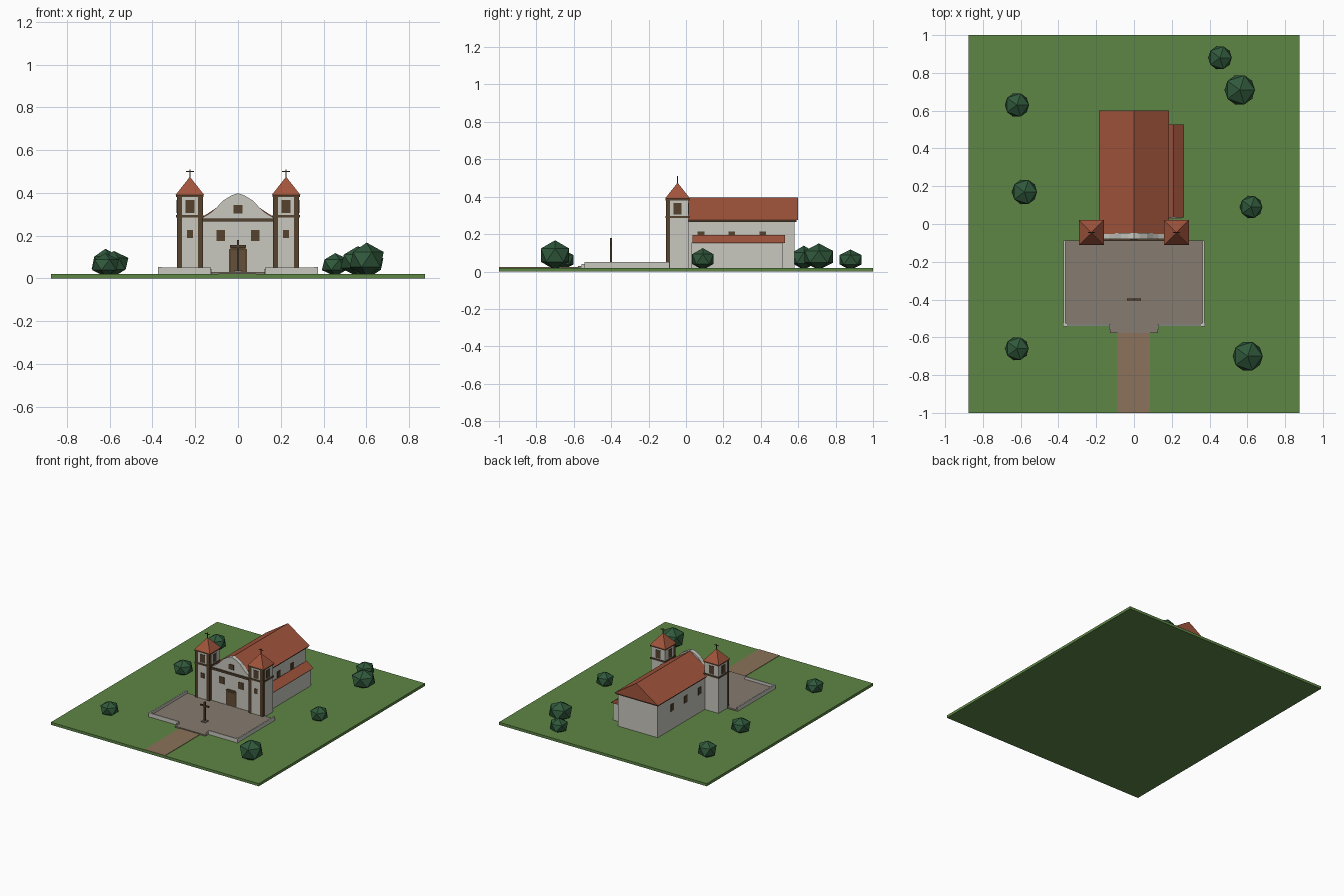
import bpy
import bmesh
from mathutils import Matrix

cube = bpy.data.objects.get("Cube")
if cube:
    bpy.data.objects.remove(cube, do_unlink=True)


def material(name, r, g, b):
    m = bpy.data.materials.new(name)
    m.use_nodes = True
    m.diffuse_color = (r, g, b, 1)
    m.node_tree.nodes["Principled BSDF"].inputs["Base Color"].default_value = (r, g, b, 1)
    return m


GRASS = material("grass green", 0.11, 0.24, 0.06)
PATH = material("dirt path", 0.26, 0.17, 0.10)
PAVING = material("plaza paving", 0.24, 0.20, 0.16)
PLASTER = material("pale plaster", 0.58, 0.57, 0.52)
ROOF = material("clay tile", 0.36, 0.09, 0.045)
WOOD = material("dark wood", 0.09, 0.055, 0.028)
DOOR = material("door wood", 0.13, 0.08, 0.04)
LEAF = material("tree green", 0.03, 0.10, 0.045)


def finish(bm, name, mat):
    bmesh.ops.recalc_face_normals(bm, faces=bm.faces)
    mesh = bpy.data.meshes.new(name)
    bm.to_mesh(mesh)
    bm.free()
    mesh.materials.append(mat)
    obj = bpy.data.objects.new(name, mesh)
    bpy.context.collection.objects.link(obj)
    return obj


def box(name, mat, x0, x1, y0, y1, z0, z1):
    bm = bmesh.new()
    centre = ((x0 + x1) / 2, (y0 + y1) / 2, (z0 + z1) / 2)
    size = (abs(x1 - x0), abs(y1 - y0), abs(z1 - z0))
    bmesh.ops.create_cube(bm, size=1, matrix=Matrix.LocRotScale(centre, None, size))
    return finish(bm, name, mat)


def extrude_y(name, mat, outline, y0, y1):
    """Extrude an x-z outline along y."""
    bm = bmesh.new()
    face = bm.faces.new([bm.verts.new((x, y0, z)) for x, z in outline])
    moved = bmesh.ops.extrude_face_region(bm, geom=[face])["geom"]
    verts = [v for v in moved if isinstance(v, bmesh.types.BMVert)]
    bmesh.ops.translate(bm, verts=verts, vec=(0, y1 - y0, 0))
    return finish(bm, name, mat)


def gable_roof(name, x, half, y0, y1, eave, ridge):
    extrude_y(name, ROOF, [(x - half, eave), (x + half, eave), (x, ridge)], y0, y1)


def pyramid(name, x, y, half, z0, z1):
    bm = bmesh.new()
    base = [bm.verts.new((x + i * half, y + j * half, z0))
            for i, j in ((-1, -1), (1, -1), (1, 1), (-1, 1))]
    top = bm.verts.new((x, y, z1))
    bm.faces.new(base)
    for a, b in zip(base, base[1:] + base[:1]):
        bm.faces.new((a, b, top))
    finish(bm, name, ROOF)


def cross(name, x, y, z0, z1, arm_z, arm, t):
    box(name + "_post", WOOD, x - t, x + t, y - t, y + t, z0, z1)
    box(name + "_arm", WOOD, x - arm, x + arm, y - t, y + t, arm_z - t, arm_z + t)


# Ground, path and plaza
G = 0.02
box("ground", GRASS, -0.875, 0.875, -1, 1, 0, G)
box("path", PATH, -0.088, 0.085, -1, -0.57, G, G + 0.003)
box("plaza_floor", PAVING, -0.37, 0.37, -0.535, -0.088, G, 0.03)
box("plaza_step", PAVING, -0.127, 0.127, -0.578, -0.53, G, 0.03)
for s, side in ((-1, "right"), (1, "left")):
    box(side + "_plaza_wall", PLASTER, s * 0.363, s * 0.373, -0.54, -0.088, G, 0.05)
    box(side + "_plaza_front_wall", PLASTER, s * 0.127, s * 0.373, -0.54, -0.53, G, 0.05)
    box(side + "_step_wall", PLASTER, s * 0.122, s * 0.13, -0.56, -0.53, G, 0.04)
    box(side + "_plaza_post", PLASTER, s * 0.355, s * 0.375, -0.542, -0.525, G, 0.052)
cross("plaza_cross", 0, -0.4, 0.03, 0.18, 0.15, 0.037, 0.005)
box("plaza_cross_base", PAVING, -0.018, 0.018, -0.418, -0.382, 0.03, 0.037)

# Nave with gabled roof
box("nave_walls", PLASTER, -0.168, 0.168, -0.05, 0.58, G, 0.268)
box("nave_eave", WOOD, -0.178, 0.178, -0.05, 0.592, 0.265, 0.275)
gable_roof("nave_roof", 0, 0.185, -0.052, 0.6, 0.275, 0.396)
for s in (-1, 1):
    for y in (0.08, 0.245, 0.41):
        box("nave_window", WOOD, s * 0.167, s * 0.172, y - 0.018, y + 0.018, 0.16, 0.213)

# Side aisle
box("aisle_walls", PLASTER, 0.16, 0.252, 0.03, 0.518, G, 0.155)
gable_roof("aisle_roof", 0.21, 0.056, 0.035, 0.528, 0.152, 0.195)

# Facade with shaped gable
curve = [(0.168, 0.283), (0.13, 0.305), (0.1, 0.331), (0.07, 0.364), (0.03, 0.388)]
outline = [(0.168, G), *curve, (0, 0.398)]
outline += [(-x, z) for x, z in reversed(curve)] + [(-0.168, G)]
extrude_y("facade", PLASTER, outline, -0.079, -0.048)
box("facade_cornice", WOOD, -0.168, 0.168, -0.09, -0.07, 0.265, 0.28)


def facade_plate(name, mat, x, half, z0, z1, depth=0.005):
    box(name, mat, x - half, x + half, -0.078 - depth, -0.076, z0, z1)


facade_plate("gable_window", WOOD, 0, 0.02, 0.303, 0.342)
for x in (-0.08, 0.08):
    facade_plate("facade_window", WOOD, x, 0.02, 0.175, 0.226)
facade_plate("door_frame", WOOD, 0, 0.043, 0.03, 0.138, 0.004)
facade_plate("door_lintel", WOOD, 0, 0.034, 0.135, 0.148, 0.009)
for s in (-1, 1):
    facade_plate("door_leaf", DOOR, s * 0.017, 0.016, 0.03, 0.13, 0.007)

# Bell towers
TY, TH = -0.045, 0.059
for tx, side in ((-0.225, "right"), (0.225, "left")):
    name = side + "_tower"
    box(name + "_body", PLASTER, tx - TH, tx + TH, TY - TH, TY + TH, G, 0.388)
    for s in (-1, 1):
        box(name + "_pilaster", WOOD, tx + s * 0.037, tx + s * 0.061,
            TY - 0.063, TY - 0.04, G, 0.388)
        # Openings on opposite faces
        out, inn = s * (TH + 0.003), s * (TH - 0.003)
        box(name + "_bell_opening_x", WOOD, tx + inn, tx + out,
            TY - 0.021, TY + 0.021, 0.305, 0.366)
        box(name + "_bell_opening_y", WOOD, tx - 0.021, tx + 0.021,
            TY + inn, TY + out, 0.305, 0.366)
    box(name + "_window", WOOD, tx - 0.014, tx + 0.014, TY - TH - 0.003, TY - TH, 0.188, 0.226)
    for z in (0.285, 0.38):
        box(name + "_cornice", WOOD, tx - 0.064, tx + 0.064, TY - 0.064, TY + 0.064, z, z + 0.012)
    pyramid(name + "_roof", tx, TY, 0.067, 0.39, 0.475)
    cross(name + "_cross", tx, TY, 0.46, 0.51, 0.5, 0.018, 0.002)

# Faceted trees: x, y, radius, top height
trees = [(0.455, 0.88, 0.07, 0.118), (0.56, 0.71, 0.09, 0.15), (-0.62, 0.63, 0.072, 0.138),
         (-0.58, 0.17, 0.075, 0.128), (0.62, 0.09, 0.067, 0.125), (-0.62, -0.66, 0.07, 0.118),
         (0.602, -0.70, 0.089, 0.167)]
for x, y, r, top in trees:
    bm = bmesh.new()
    flat = Matrix.LocRotScale((x, y, top / 2 + 0.004), None, (r, r, top / 2 - 0.004))
    bmesh.ops.create_icosphere(bm, subdivisions=1, radius=1, matrix=flat)
    finish(bm, "tree", LEAF)
